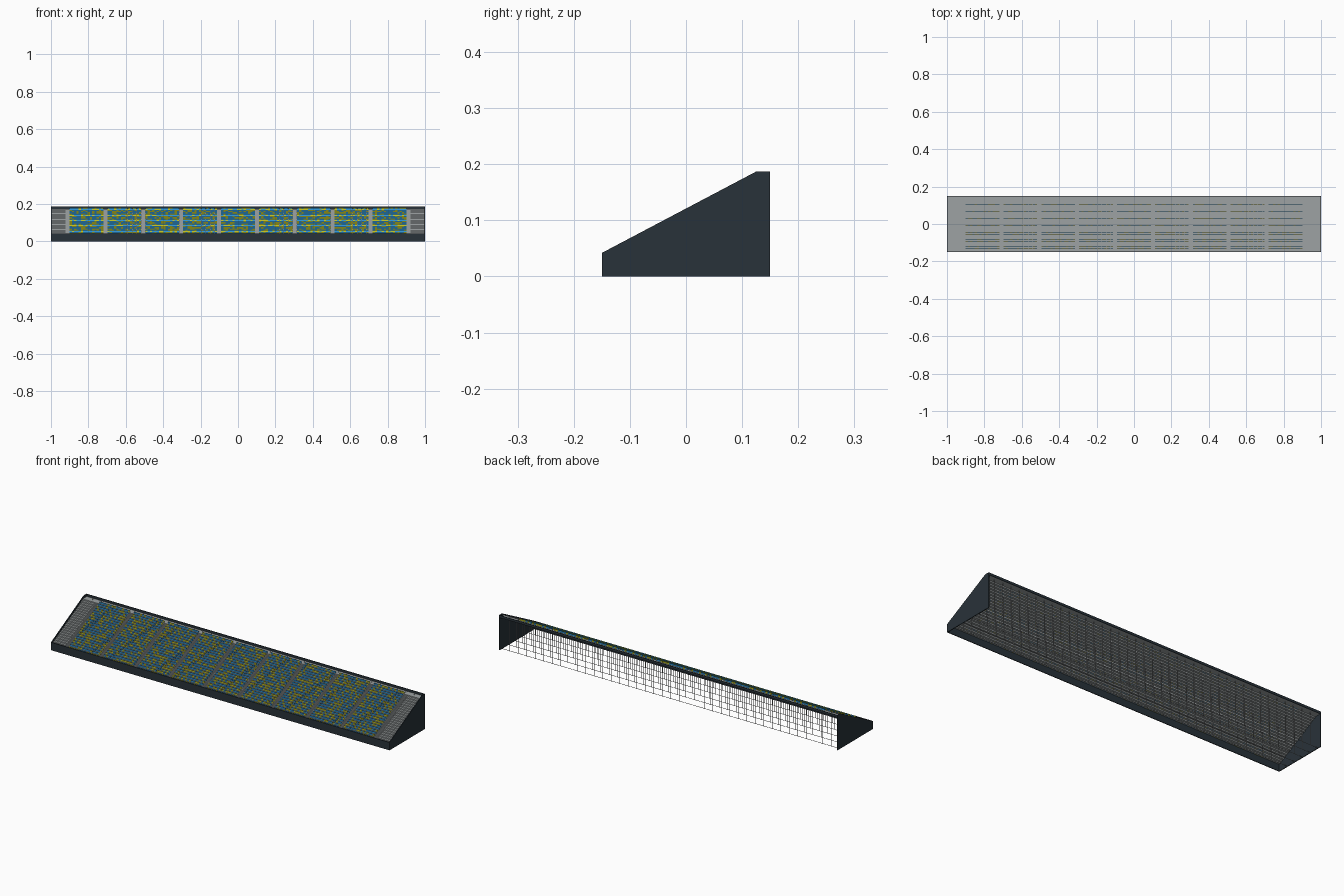
import bpy
import random

random.seed(4)
old = bpy.data.objects.get("Cube")
if old:
    bpy.data.objects.remove(old)


def material(name, rgb):
    m = bpy.data.materials.new(name)
    m.use_nodes = True
    m.diffuse_color = (*rgb, 1)
    m.node_tree.nodes["Principled BSDF"].inputs["Base Color"].default_value = (*rgb, 1)
    return m


dark = material("dark slate", (0.0215, 0.032, 0.041))
concrete = material("concrete grey", (0.34, 0.365, 0.37))
steel = material("steel grey", (0.36, 0.37, 0.38))
blue = material("seat blue", (0.035, 0.35, 0.76))
yellow = material("seat yellow", (0.62, 0.62, 0.02))


def mesh_object(name, verts, faces, mat):
    me = bpy.data.meshes.new(name)
    me.from_pydata(verts, [], faces)
    me.materials.append(mat)
    ob = bpy.data.objects.new(name, me)
    bpy.context.collection.objects.link(ob)
    return ob


BOX_FACES = [(0, 1, 3, 2), (4, 6, 7, 5), (0, 4, 5, 1),
             (2, 3, 7, 6), (0, 2, 6, 4), (1, 5, 7, 3)]


def boxes(name, spans, mat):
    """One object from many boxes, each given as its x, y and z span."""
    verts, faces = [], []
    for xs, ys, zs in spans:
        n = len(verts)
        verts += [(x, y, z) for x in xs for y in ys for z in zs]
        faces += [[n + i for i in f] for f in BOX_FACES]
    return mesh_object(name, verts, faces, mat)


def extrude_x(name, profile, x0, x1, mat):
    """Closed y-z outline swept along x."""
    n = len(profile)
    verts = [(x, y, z) for x in (x0, x1) for y, z in profile]
    faces = [(i, n + i, n + (i + 1) % n, (i + 1) % n) for i in range(n)]
    faces += [list(range(n)), list(range(2 * n - 1, n - 1, -1))]
    return mesh_object(name, verts, faces, mat)


# Main dimensions
FRONT, LIP, BACK = -0.15, 0.125, 0.15
WALL_LOW, WALL_HIGH = 0.042, 0.187
THICK = 0.004
ROWS = 22
RUN = (LIP - FRONT) / ROWS
RISE = (WALL_HIGH - WALL_LOW) / ROWS
BASE = WALL_LOW - 0.006


def tread_z(row):
    return BASE + row * RISE


# Side walls, front wall and rear parapet
side = [(FRONT, 0), (BACK, 0), (BACK, WALL_HIGH), (LIP, WALL_HIGH), (FRONT, WALL_LOW)]
extrude_x("left_side_wall", side, 1 - THICK, 1, dark)
extrude_x("right_side_wall", side, -1, THICK - 1, dark)
inner = (THICK - 1, 1 - THICK)
boxes("front_wall", [(inner, (FRONT, FRONT + THICK), (0, WALL_LOW))], dark)
boxes("rear_parapet", [(inner, (BACK - 0.003, BACK), (tread_z(ROWS - 1), WALL_HIGH))], dark)

# Stepped terrace as a folded sheet, open underneath; the last tread is the walkway
path = []
for r in range(ROWS):
    y = FRONT + r * RUN
    end = BACK - 0.003 if r == ROWS - 1 else y + RUN
    path += [(max(y, FRONT + THICK), tread_z(r)), (end, tread_z(r))]
k = len(path)
mesh_object("terrace_steps", [(x, y, z) for x in inner for y, z in path],
            [(i, k + i, k + i + 1, i + 1) for i in range(k - 1)], concrete)

# Aisle half steps
PITCH = 0.2025
aisles = [(i - 4.5) * PITCH for i in range(10)]
boxes("aisle_steps", [((x - 0.01, x + 0.01),
                       (FRONT + (r + 0.5) * RUN, FRONT + (r + 1) * RUN),
                       (tread_z(r), tread_z(r) + RISE / 2))
                      for x in aisles for r in range(ROWS - 1)], concrete)

# Seat backs, in two colours mixed at random
SEATS = 15
seat_pitch = (PITCH - 0.022) / SEATS
spans = {"blue_seats": [], "yellow_seats": []}
for left in aisles[:-1]:
    for r in range(ROWS):
        y = FRONT + (r + 0.4) * RUN
        for s in range(SEATS):
            x = left + 0.011 + s * seat_pitch
            key = "yellow_seats" if random.random() < 0.4 else "blue_seats"
            spans[key].append(((x, x + seat_pitch - 0.0003),
                               (y, y + 0.0014),
                               (tread_z(r), tread_z(r) + 0.0084)))
boxes("blue_seats", spans["blue_seats"], blue)
boxes("yellow_seats", spans["yellow_seats"], yellow)

# Scaffold below the terrace: posts and ground rails
ROD = 0.0008
post_x = [-0.95 + 0.05 * i for i in range(39)]
post_y = [-0.09 + 0.055 * i for i in range(5)]


def span(c):
    return (c - ROD, c + ROD)


def underside(y):
    return tread_z(int((y - FRONT) / RUN))


boxes("scaffold_posts", [(span(x), span(y), (0, underside(y)))
                         for x in post_x for y in post_y], steel)
boxes("scaffold_ground_rails", [(inner, span(y), span(0.002)) for y in post_y], steel)
